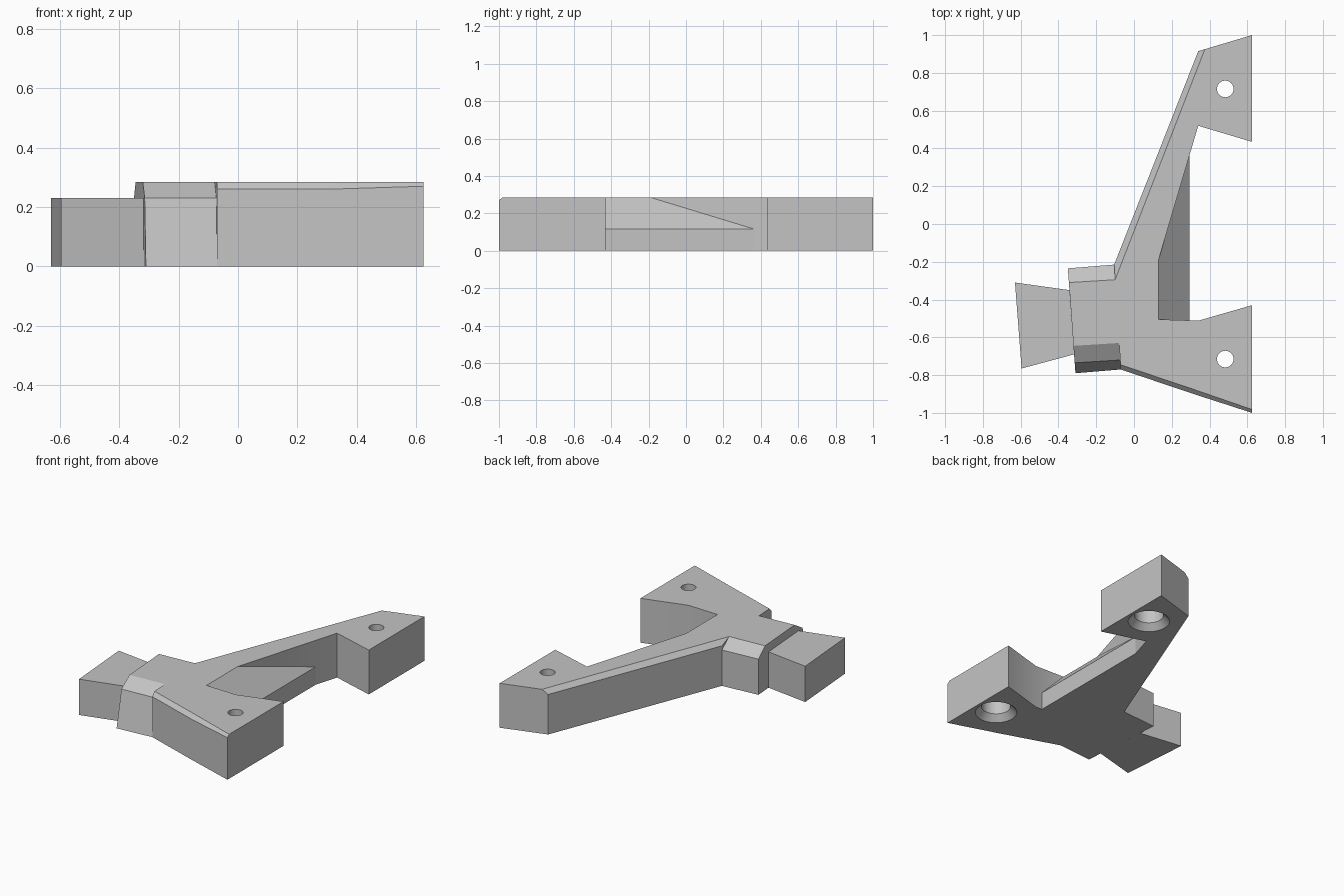
import bpy, bmesh, math

cube = bpy.data.objects.get("Cube")
if cube:
    bpy.data.objects.remove(cube, do_unlink=True)

grey = bpy.data.materials.new("plain grey")
grey.use_nodes = True
grey.diffuse_color = (0.55, 0.55, 0.55, 1)
grey.node_tree.nodes["Principled BSDF"].inputs["Base Color"].default_value = (0.55, 0.55, 0.55, 1)

TOP = 0.285


def loft(name, rings):
    """Closed solid skinned through rings of equal point count, bottom to top."""
    bm = bmesh.new()
    loops = [[bm.verts.new(p) for p in ring] for ring in rings]
    n = len(loops[0])
    for low, high in zip(loops, loops[1:]):
        for i in range(n):
            j = (i + 1) % n
            bm.faces.new((low[i], low[j], high[j], high[i]))
    bm.faces.new(loops[0][::-1])
    bm.faces.new(loops[-1])
    bmesh.ops.remove_doubles(bm, verts=bm.verts, dist=0.0001)
    bmesh.ops.recalc_face_normals(bm, faces=bm.faces)
    mesh = bpy.data.meshes.new(name)
    bm.to_mesh(mesh)
    bm.free()
    mesh.materials.append(grey)
    obj = bpy.data.objects.new(name, mesh)
    bpy.context.collection.objects.link(obj)
    return obj


def flat(points, z):
    return [(x, y, z) for x, y in points]


# Forked plate: outline, then height and inset of the bevelled outer edges
outline = [(0.625, 1.0), (0.34, 0.915), (-0.105, -0.215), (-0.07, -0.77),
           (0.30, -0.895), (0.625, -1.0), (0.625, -0.43), (0.34, -0.512),
           (0.13, -0.505), (0.13, -0.19), (0.34, 0.52), (0.625, 0.435)]
bevels = {1: (0.257, 0.375, 0.9254), 2: (0.257, -0.10, -0.295),
          3: (0.26, -0.0716, -0.745), 4: (0.26, 0.30, -0.87),
          5: (0.27, 0.625, -0.982)}
shoulder = [(x, y, bevels[i][0] if i in bevels else TOP)
            for i, (x, y) in enumerate(outline)]
rim = [bevels[i][1:] if i in bevels else p for i, p in enumerate(outline)]
plate = loft("forked_plate", [flat(outline, 0), shoulder, flat(rim, TOP)])

# Sloping web in the crook of the fork
web = [(0.13, -0.54), (0.295, -0.54), (0.295, 0.385), (0.13, -0.16)]
slope = [(x, y, TOP if x < 0.2 else 0.115) for x, y in web]
loft("sloping_web", [flat(web, 0), slope])

# Shouldered block with bevelled front and back
foot = [(-0.35, -0.235), (-0.31, -0.79), (-0.07, -0.77), (-0.105, -0.215)]
waist = [foot[0], (-0.314, -0.735), (-0.0732, -0.72), foot[3]]
crown = [(-0.3446, -0.31), (-0.3205, -0.645), (-0.0788, -0.63), (-0.10, -0.295)]
loft("shoulder_block", [flat(foot, 0), flat(waist, 0.23), flat(crown, TOP)])

# Flared end tab
tab = [(-0.63, -0.31), (-0.595, -0.765), (-0.317, -0.69), (-0.342, -0.35)]
loft("flared_tab", [flat(tab, 0), flat(tab, 0.23)])

# Screw holes, recessed and flared underneath
profile = [(0.13, -0.01), (0.125, 0), (0.088, 0.04), (0.088, 0.19),
           (0.044, 0.19), (0.044, 0.32)]
SIDES = 32
for side, y in (("back", 0.715), ("front", -0.715)):
    rings = [[(0.483 + r * math.cos(math.tau * k / SIDES),
               y + r * math.sin(math.tau * k / SIDES), z) for k in range(SIDES)]
             for r, z in profile]
    cutter = loft(side + "_screw_hole_cutter", rings)
    cutter.hide_render = True
    cutter.display_type = 'WIRE'
    cut = plate.modifiers.new(side + " screw hole", 'BOOLEAN')
    cut.operation = 'DIFFERENCE'
    cut.solver = 'EXACT'
    cut.object = cutter
    cutter.hide_set(True)

# Smooth hole walls, crisp edges elsewhere
bpy.ops.object.select_all(action='DESELECT')
plate.select_set(True)
bpy.context.view_layer.objects.active = plate
for mod in list(plate.modifiers):
    bpy.ops.object.modifier_apply(modifier=mod.name)
bpy.ops.object.shade_smooth_by_angle(angle=math.radians(20))
for obj in list(bpy.data.objects):
    if obj.name.endswith("_cutter"):
        bpy.data.objects.remove(obj, do_unlink=True)
